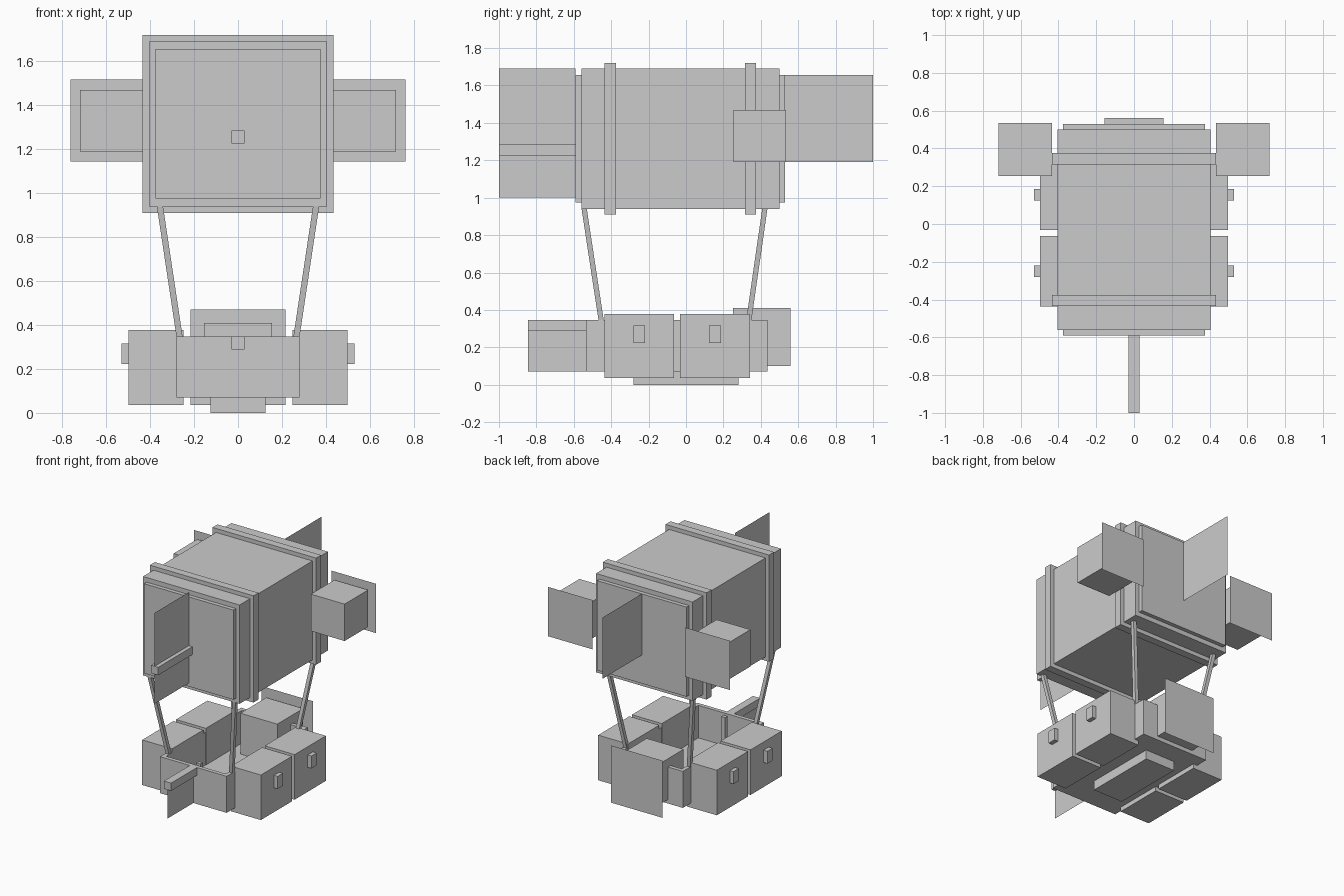
import bpy
from mathutils import Vector

if "Cube" in bpy.data.objects:
    bpy.data.objects.remove(bpy.data.objects["Cube"])


def mesh(name, verts, faces):
    me = bpy.data.meshes.new(name)
    me.from_pydata(verts, [], faces)
    ob = bpy.data.objects.new(name, me)
    bpy.context.collection.objects.link(ob)
    return ob


def prism(name, bottom, top):
    """Closed block between two matching four-point loops."""
    faces = [(3, 2, 1, 0), (4, 5, 6, 7)]
    faces += [(i, (i + 1) % 4, (i + 1) % 4 + 4, i + 4) for i in range(4)]
    return mesh(name, bottom + top, faces)


def rect(x0, x1, y0, y1, z):
    return [(x0, y0, z), (x1, y0, z), (x1, y1, z), (x0, y1, z)]


def box(name, x, y, z):
    return prism(name, rect(*x, *y, z[0]), rect(*x, *y, z[1]))


def mirror(ob):
    ob.modifiers.new("mirror", "MIRROR").use_mirror_merge = False
    return ob


def fin(name, y, z):
    """Thin vertical sheet on the centre plane."""
    return mesh(name, [(0, y[0], z[0]), (0, y[1], z[0]), (0, y[1], z[1]), (0, y[0], z[1])], [(0, 1, 2, 3)])


def propeller(name, cx, cz, r, y):
    """Thin square sheet facing backwards."""
    return mesh(name, [(cx - r, y, cz - r), (cx - r, y, cz + r), (cx + r, y, cz + r), (cx + r, y, cz - r)], [(0, 1, 2, 3)])


# Balloon with end caps and raised bands
box("balloon", (-.405, .405), (-.56, .5), (.94, 1.69))
box("front_cap", (-.375, .375), (-.59, -.56), (.975, 1.655))
box("rear_cap", (-.375, .375), (.5, .53), (.975, 1.655))
for i, y in enumerate((-.435, .315)):
    box(f"band_{i}", (-.435, .435), (y, y + .06), (.91, 1.72))

# Sails and tail fin
fin("front_sail", (-1, -.59), (1.0, 1.69))
box("front_boom", (-.03, .03), (-1, -.59), (1.225, 1.285))
fin("tail_fin", (.53, 1), (1.19, 1.655))
fin("bow_sail", (-.845, -.535), (.07, .345))
box("bow_sprit", (-.03, .03), (-.845, -.535), (.288, .347))

# Engines and propellers
mirror(box("side_engine", (.435, .718), (.253, .535), (1.19, 1.47)))
mirror(propeller("side_propeller", .576, 1.33, .187, .565))
box("rear_engine", (-.155, .155), (.25, .56), (.10, .41))
propeller("rear_propeller", 0, .253, .217, .59)

# Open gondola: floor, walls, keel and steering post
t = .03
box("gondola_floor", (-.28, .28), (-.535, .437), (.07, .1))
mirror(box("gondola_side", (.28 - t, .28), (-.535, .437), (.1, .347)))
for n, y in (("front", -.535), ("rear", .437 - t)):
    box(f"gondola_{n}", (t - .28, .28 - t), (y, y + t), (.1, .347))
box("keel", (-.125, .125), (-.28, .28), (0, .07))
box("steering_post", (-.016, .016), (-.475, -.445), (.1, .347))

# Cargo chests with latches
for i, y in enumerate((-.25, .155)):
    mirror(box(f"chest_{i}", (.247, .498), (y - .187, y + .187), (.036, .378)))
    mirror(box(f"latch_{i}", (.498, .53), (y - .031, y + .031), (.222, .316)))

# Slanted ropes from gondola to balloon
r = .014
for n, y0, y1 in (("front", -.453, -.545), ("rear", .335, .422)):
    mirror(prism(f"{n}_rope", rect(.265 - r, .265 + r, y0 - r, y0 + r, .34),
                 rect(.356 - r, .356 + r, y1 - r, y1 + r, .945)))
